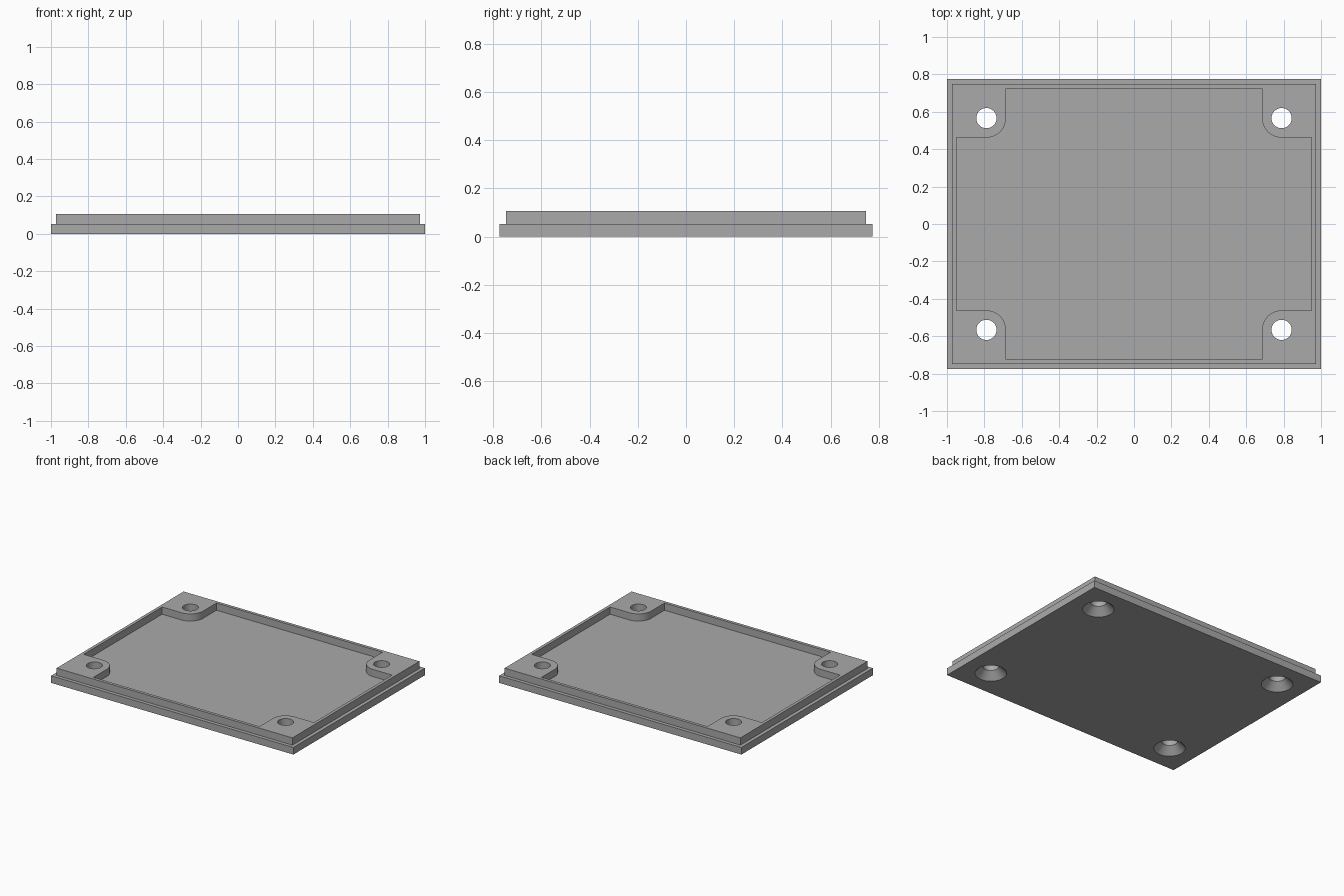
import bpy, bmesh, math

if "Cube" in bpy.data.objects:
    bpy.data.objects.remove(bpy.data.objects["Cube"])

Z1, Z2 = 0.053, 0.107                # step height, total height
HX, HY, HR = 0.789, 0.566, 0.054     # screw hole centre and radius
BOSS = 0.104                         # corner boss radius
PX, PY = 0.95, 0.725                 # pocket half size

grey = bpy.data.materials.new("light_grey")
grey.diffuse_color = (0.4, 0.4, 0.4, 1)
grey.use_nodes = True
grey.node_tree.nodes["Principled BSDF"].inputs["Base Color"].default_value = grey.diffuse_color


def stack(name, rings):
    """Closed solid from a stack of equal-length point rings, bottom to top."""
    bm = bmesh.new()
    loops = [[bm.verts.new(p) for p in ring] for ring in rings]
    n = len(loops[0])
    for a, b in zip(loops, loops[1:]):
        for i in range(n):
            j = (i + 1) % n
            bm.faces.new((a[i], a[j], b[j], b[i]))
    bm.faces.new(loops[0][::-1])
    bm.faces.new(loops[-1])
    bmesh.ops.recalc_face_normals(bm, faces=bm.faces)
    mesh = bpy.data.meshes.new(name)
    bm.to_mesh(mesh)
    bm.free()
    mesh.materials.append(grey)
    ob = bpy.data.objects.new(name, mesh)
    bpy.context.collection.objects.link(ob)
    return ob


def rect(x, y, z):
    return [(-x, -y, z), (x, -y, z), (x, y, z), (-x, y, z)]


def circle(cx, cy, r, z, n=48):
    return [(cx + r * math.cos(2 * math.pi * i / n),
             cy + r * math.sin(2 * math.pi * i / n), z) for i in range(n)]


def pocket_outline(z, steps=12):
    # one corner quarter: wall, rounded boss, wall; then mirrored round
    q = [(PX, HY - BOSS)]
    for i in range(steps + 1):
        a = -math.pi / 2 - i * math.pi / 2 / steps
        q.append((HX + BOSS * math.cos(a), HY + BOSS * math.sin(a)))
    q.append((HX - BOSS, PY))
    pts = q + [(-x, y) for x, y in q[::-1]]
    pts += [(-x, -y) for x, y in q] + [(x, -y) for x, y in q[::-1]]
    return [(x, y, z) for x, y in pts]


# stepped cover plate
cover = stack("cover_plate", [rect(1, 0.775, 0), rect(1, 0.775, Z1),
                              rect(0.973, 0.748, Z1), rect(0.973, 0.748, Z2)])

# pocket and four countersunk screw holes
cutters = [stack("pocket_cutter", [pocket_outline(Z1), pocket_outline(0.2)])]
for sx in (-1, 1):
    for sy in (-1, 1):
        x, y = sx * HX, sy * HY
        cutters.append(stack("hole_cutter", [
            circle(x, y, HR + Z1 + 0.02, -0.02),
            circle(x, y, HR, Z1), circle(x, y, HR, 0.2)]))

bpy.context.view_layer.objects.active = cover
for c in cutters:
    m = cover.modifiers.new("cut", 'BOOLEAN')
    m.operation = 'DIFFERENCE'
    m.solver = 'EXACT'
    m.object = c
    bpy.ops.object.modifier_apply(modifier=m.name)
for c in cutters:
    bpy.data.objects.remove(c)

cover.select_set(True)
bpy.ops.object.shade_smooth_by_angle(angle=math.radians(30))
